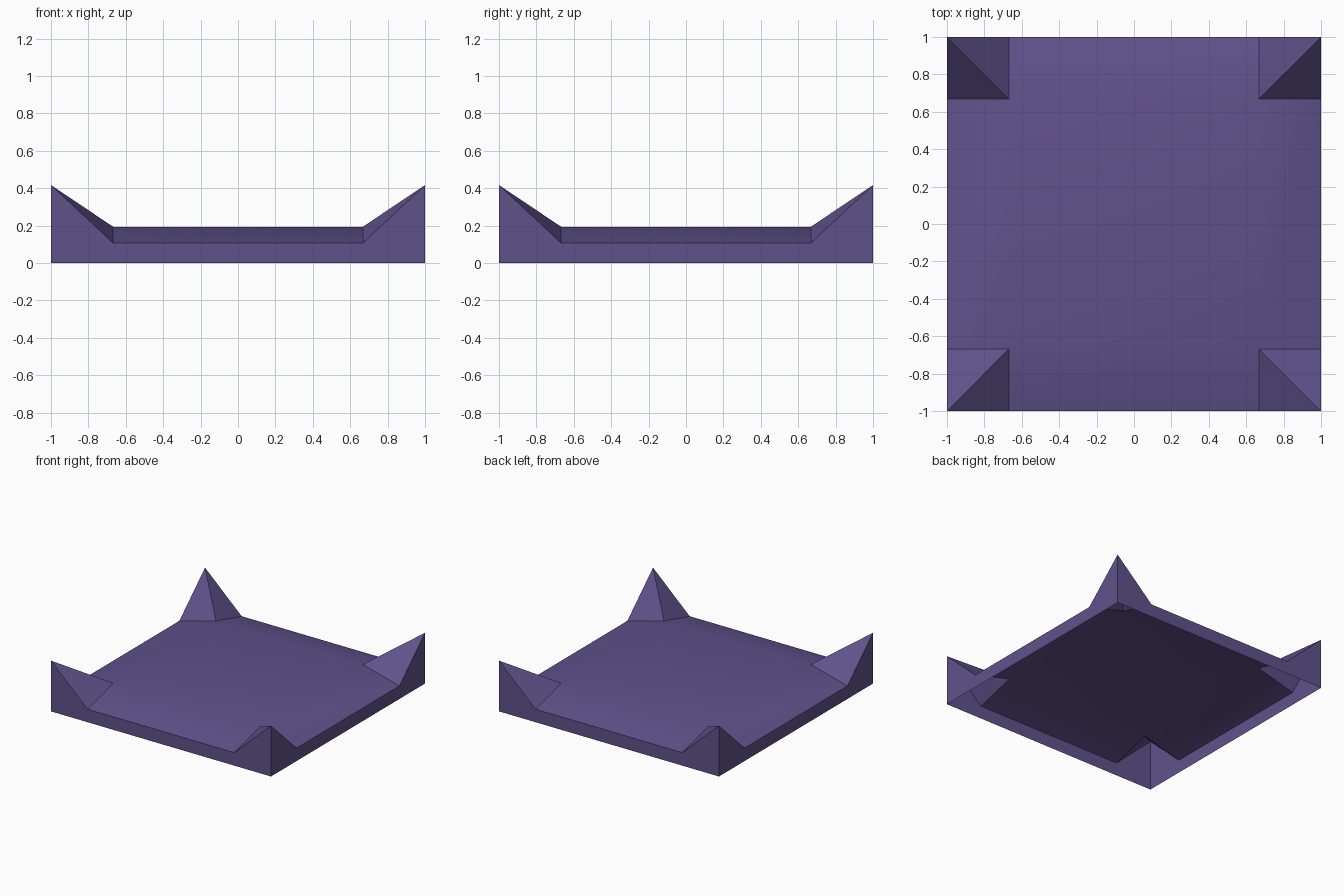
import bpy, bmesh, math

if "Cube" in bpy.data.objects:
    bpy.data.objects.remove(bpy.data.objects["Cube"])

purple = bpy.data.materials.new("muted_purple")
purple.diffuse_color = (0.117, 0.083, 0.258, 1)
purple.use_nodes = True
purple.node_tree.nodes["Principled BSDF"].inputs["Base Color"].default_value = purple.diffuse_color

LINES = [-1, -0.667, 0.667, 1]       # grid lines in x and y
HEIGHTS = {0: 0.194, 1: 0.107, 2: 0.417}  # centre, edge, corner peak

bm = bmesh.new()


def border(i):
    return i in (0, 3)


# Top sheet: grid of points, height set by how many borders each one touches
v = [[bm.verts.new((x, y, HEIGHTS[border(i) + border(j)]))
      for j, y in enumerate(LINES)] for i, x in enumerate(LINES)]

for i in range(3):
    for j in range(3):
        quad = [v[i][j], v[i + 1][j], v[i + 1][j + 1], v[i][j + 1]]
        if i != 1 and j != 1:
            # Corner peak: fold from the outer tip to the inner corner
            k = 0 if i == j else 1
            q = quad[k:] + quad[:k]
            bm.faces.new((q[0], q[1], q[2]))
            bm.faces.new((q[0], q[2], q[3]))
        else:
            bm.faces.new(quad)

# Side walls: drop the rim down to the ground, open underneath
rim = [e for e in bm.edges if e.is_boundary]
ext = bmesh.ops.extrude_edge_only(bm, edges=rim)
for g in ext["geom"]:
    if isinstance(g, bmesh.types.BMVert):
        g.co.z = 0
bmesh.ops.recalc_face_normals(bm, faces=bm.faces)
if sum(f.normal.z for f in bm.faces) < 0:
    bmesh.ops.reverse_faces(bm, faces=bm.faces)

mesh = bpy.data.meshes.new("roof_cap")
bm.to_mesh(mesh)
bm.free()
mesh.materials.append(purple)
cap = bpy.data.objects.new("roof_cap", mesh)
bpy.context.collection.objects.link(cap)

# Soft top, sharp peaks and walls
bpy.context.view_layer.objects.active = cap
cap.select_set(True)
bpy.ops.object.shade_smooth_by_angle(angle=math.radians(30))
